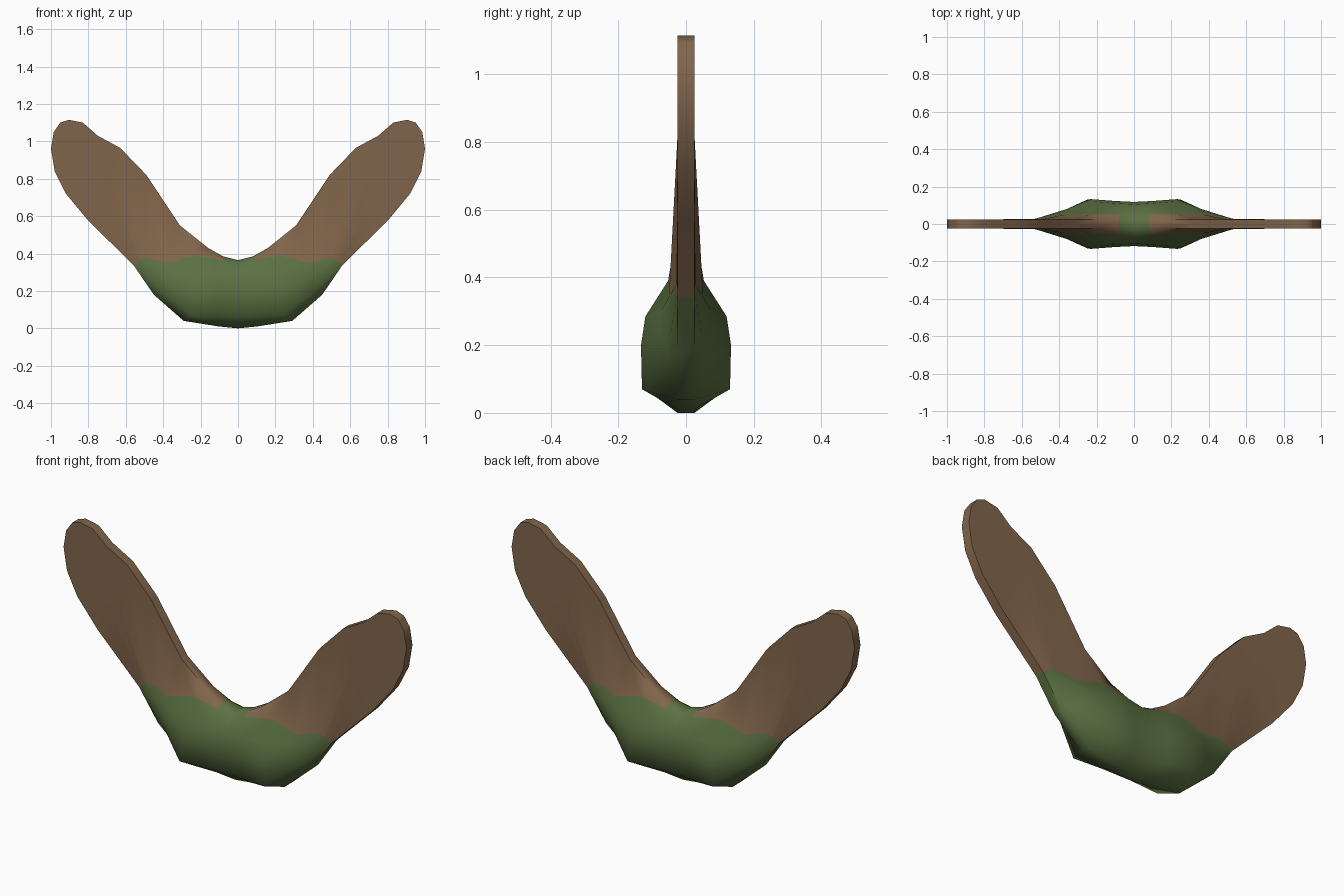
import bpy, bmesh

if "Cube" in bpy.data.objects:
    bpy.data.objects.remove(bpy.data.objects["Cube"])

RIM = 0.025  # half thickness of the thin edge


def material(name, rgb):
    m = bpy.data.materials.new(name)
    m.diffuse_color = (*rgb, 1)
    m.use_nodes = True
    m.node_tree.nodes["Principled BSDF"].inputs["Base Color"].default_value = m.diffuse_color
    return m


# Body sections (x, z, half depth) running from lower edge to upper edge
sections = [
    [(0, 0, RIM), (0, .065, .105), (0, .20, .118), (0, .29, .105), (0, .345, .06), (0, .365, RIM)],
    [(.10, .01, RIM), (.10, .065, .113), (.10, .20, .123), (.09, .29, .11), (.08, .365, .055), (.08, .385, RIM)],
    [(.29, .04, RIM), (.25, .07, .13), (.23, .20, .133), (.21, .285, .12), (.23, .39, .053), (.16, .43, RIM)],
    [(.45, .18, RIM), (.40, .19, .055), (.36, .24, .08), (.35, .30, .075), (.375, .35, .05), (.31, .55, RIM)],
    [(.56, .34, RIM), (.545, .35, RIM), (.53, .36, .027), (.515, .37, .028), (.50, .38, .028), (.49, .82, RIM)],
]
BODY_END = len(sections) - 1

# Wing sections: lower and upper edge points, filled evenly between
wing_edges = [((.80, .575), (.63, .965)), ((.92, .72), (.75, 1.03)),
              ((.98, .84), (.83, 1.10)), ((1.0, .96), (.905, 1.115)),
              ((.985, 1.05), (.95, 1.10))]
for lo, up in wing_edges:
    ts = (0, .12, .35, .6, .85, 1)
    sections.append([(lo[0] + (up[0] - lo[0]) * t, lo[1] + (up[1] - lo[1]) * t, RIM) for t in ts])

# Close the rim onto the y = 0 plane, and cap the wing tip
rows = [[(*s[0][:2], 0), *s, (*s[-1][:2], 0)] for s in sections]
rows.append([(x, z, 0) for x, z, _ in rows[-1]])

bm = bmesh.new()
grid = [[bm.verts.new((x, -y, z)) for x, z, y in r] for r in rows]
for i in range(len(grid) - 1):
    for j in range(len(grid[0]) - 1):
        f = bm.faces.new((grid[i][j], grid[i + 1][j], grid[i + 1][j + 1], grid[i][j + 1]))
        brown = i >= BODY_END or (i >= 1 and j >= 5)
        f.material_index = 1 if brown else 0
bmesh.ops.remove_doubles(bm, verts=bm.verts, dist=0.0005)

mesh = bpy.data.meshes.new("winged_seed")
bm.to_mesh(mesh)
bm.free()
mesh.materials.append(material("seed_green", (.105, .165, .055)))
mesh.materials.append(material("wing_brown", (.22, .13, .07)))
seed = bpy.data.objects.new("winged_seed", mesh)
bpy.context.collection.objects.link(seed)

# Mirror to the other wing and to the back
bpy.context.view_layer.objects.active = seed
seed.select_set(True)
mod = seed.modifiers.new("mirror", 'MIRROR')
mod.use_axis = (True, True, False)
mod.merge_threshold = 0.0005
bpy.ops.object.modifier_apply(modifier=mod.name)
bpy.ops.object.shade_smooth_by_angle(angle=1.1)
